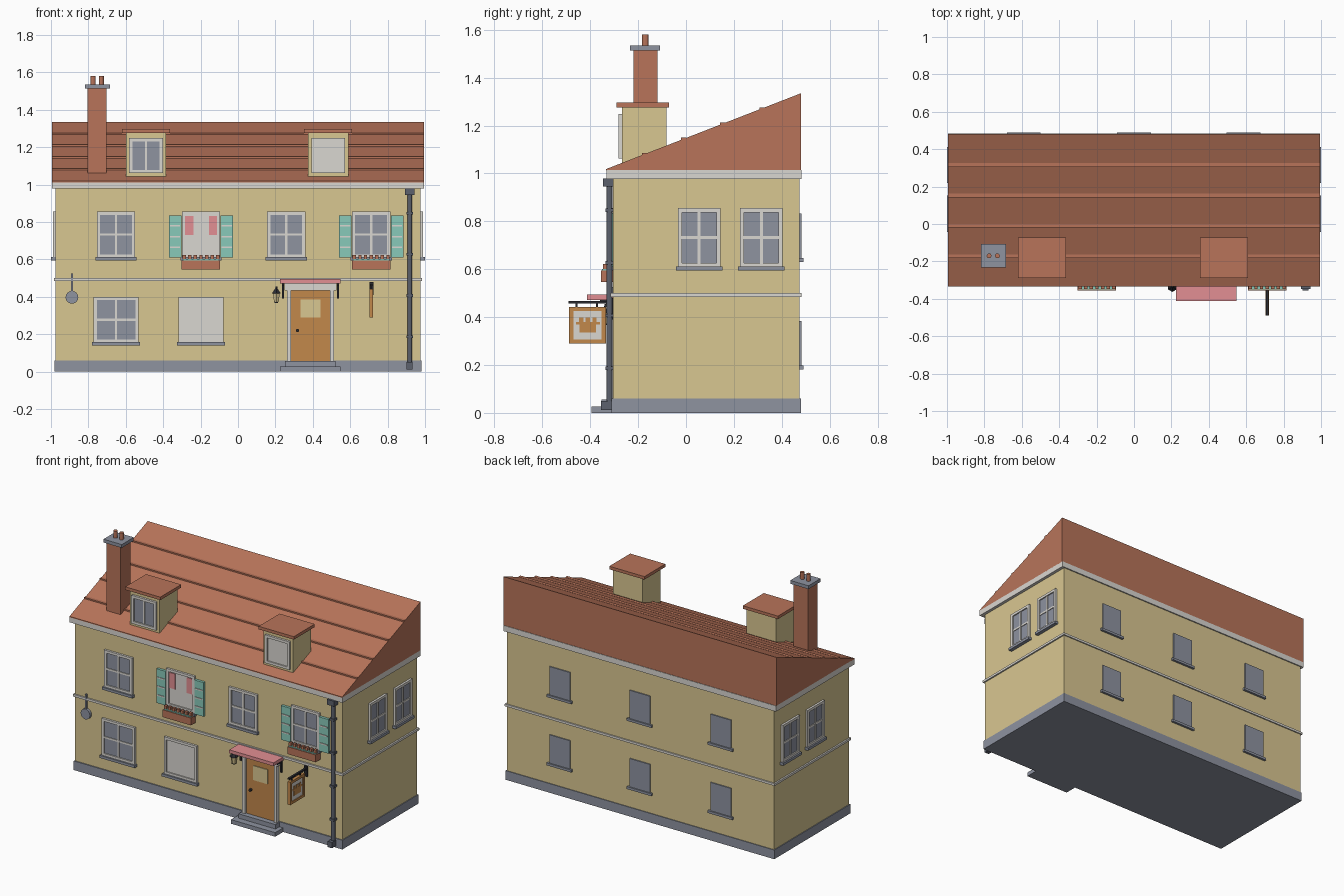
import bpy, bmesh, math
from mathutils import Matrix, Vector


def material(name, rgb):
    m = bpy.data.materials.new(name)
    lin = [c / 255 / 12.92 if c < 10 else ((c / 255 + 0.055) / 1.055) ** 2.4 for c in rgb]
    m.diffuse_color = (*lin, 1)
    return m


WALL = material("cream plaster", (217, 199, 145))
BRICK = material("terracotta", (184, 116, 90))
WHITE = material("off white", (218, 215, 209))
STONE = material("slate grey", (142, 147, 160))
WOOD = material("oak", (194, 136, 75))
PINK = material("pink", (226, 143, 147))
TEAL = material("teal", (137, 202, 186))
BLACK = material("black iron", (42, 43, 48))
PIPE = material("lead grey", (92, 97, 109))


def finish(name, bm, mat):
    me = bpy.data.meshes.new(name)
    bm.normal_update()
    bm.to_mesh(me)
    bm.free()
    me.materials.append(mat)
    ob = bpy.data.objects.new(name, me)
    bpy.context.collection.objects.link(ob)
    return ob


def boxes(name, mat, *items):
    """Each item is x0, x1, y0, y1, z0, z1."""
    bm = bmesh.new()
    for x0, x1, y0, y1, z0, z1 in items:
        mtx = Matrix.Translation(((x0 + x1) / 2, (y0 + y1) / 2, (z0 + z1) / 2))
        mtx = mtx @ Matrix.Diagonal((abs(x1 - x0), abs(y1 - y0), abs(z1 - z0), 1))
        bmesh.ops.create_cube(bm, size=1, matrix=mtx)
    return finish(name, bm, mat)


def cyl(name, mat, center, r, depth, axis="Z", r2=None, n=12):
    bm = bmesh.new()
    rot = {"Z": Matrix(), "Y": Matrix.Rotation(math.pi / 2, 4, "X")}[axis]
    bmesh.ops.create_cone(bm, cap_ends=True, segments=n, radius1=r, radius2=r if r2 is None else r2,
                          depth=depth, matrix=Matrix.Translation(Vector(center)) @ rot)
    return finish(name, bm, mat)


# Facade mapping: u runs along the wall, d is the outward distance
def on(side, u0, u1, d0, d1, z0, z1):
    if side in ("front", "back"):
        s = -1 if side == "front" else 1
        return (u0, u1, s * d0, s * d1, z0, z1)
    s = 1 if side == "right" else -1
    return (s * d0, s * d1, u0, u1, z0, z1)


def window(name, side, c, z0, z1, w, d, pane=STONE, cross=True, sill=True, f=0.017):
    a, b = c - w / 2, c + w / 2
    B = lambda u0, u1, o, p, q: on(side, u0, u1, d - 0.01, d + o, p, q)
    boxes(name + "_pane", pane, B(a + f, b - f, 0.006, z0 + f, z1 - f))
    bars = [B(a, a + f, 0.014, z0, z1), B(b - f, b, 0.014, z0, z1),
            B(a + f, b - f, 0.014, z1 - f, z1), B(a + f, b - f, 0.014, z0, z0 + f)]
    if pane is STONE:
        bars.append(B(c - 0.006, c + 0.006, 0.011, z0 + f, z1 - f))
        if cross:
            m = (z0 + z1) / 2
            bars.append(B(a + f, b - f, 0.0105, m - 0.006, m + 0.006))
    boxes(name + "_frame", WHITE, *bars)
    if sill:
        boxes(name + "_sill", STONE, B(a - 0.008, b + 0.008, 0.024, z0 - 0.015, z0 + 0.002))


# House body
boxes("walls", WALL, (-0.975, 0.975, -0.305, 0.475, 0.05, 0.99))
boxes("plinth", STONE, (-0.98, 0.98, -0.312, 0.48, 0, 0.06))
boxes("string_course", WHITE, (-0.985, 0.985, -0.315, 0.483, 0.485, 0.5))
boxes("cornice", WHITE, (-0.995, 0.995, -0.333, 0.483, 0.978, 1.015))

# Lean-to roof with tile course ridges
bm = bmesh.new()
ends = [[bm.verts.new((x, y, z)) for y, z in ((-0.335, 1.012), (0.48, 1.012), (0.48, 1.335), (-0.335, 1.018))]
        for x in (-0.995, 0.995)]
bm.faces.new(ends[0])
bm.faces.new(ends[1])
for i in range(4):
    j = (i + 1) % 4
    bm.faces.new((ends[0][i], ends[0][j], ends[1][j], ends[1][i]))
bmesh.ops.recalc_face_normals(bm, faces=bm.faces)
finish("roof", bm, BRICK)
courses = []
for y in (-0.183, -0.02, 0.143, 0.306):
    z = 1.018 + (y + 0.335) * 0.389
    courses.append((-0.995, 0.995, y, y + 0.02, z - 0.005, z + 0.009))
boxes("tile_courses", BRICK, *courses)

# Chimney
boxes("chimney_stack", BRICK, (-0.805, -0.702, -0.22, -0.12, 1.055, 1.52))
boxes("chimney_cap", STONE, (-0.818, -0.685, -0.233, -0.108, 1.513, 1.535))
for x in (-0.775, -0.73):
    cyl("chimney_pot", BRICK, (x, -0.17, 1.555), 0.013, 0.05)

# Dormers
for x, pane in ((-0.492, STONE), (0.482, WHITE)):
    boxes("dormer_body", WALL, (x - 0.108, x + 0.108, -0.268, -0.082, 1.04, 1.28))
    boxes("dormer_roof", BRICK, (x - 0.128, x + 0.128, -0.29, -0.072, 1.276, 1.296))
    window("dormer_window", "front", x, 1.062, 1.248, 0.18, 0.268, pane, False, False)

# Front windows
for i, c in enumerate((-0.652, -0.198, 0.258, 0.712)):
    window("upper_window", "front", c, 0.61, 0.855, 0.205, 0.305, WHITE if i == 1 else STONE)
window("lower_window", "front", -0.652, 0.155, 0.4, 0.24, 0.305)
window("lower_window_blind", "front", -0.198, 0.155, 0.4, 0.24, 0.305, WHITE)
boxes("pink_curtains", PINK, (-0.285, -0.238, -0.315, -0.309, 0.73, 0.832),
      (-0.155, -0.108, -0.315, -0.309, 0.73, 0.832))

# Shutters and flower boxes
for c in (-0.198, 0.712):
    for s in (-1, 1):
        u0, u1 = c + s * 0.105, c + s * 0.172
        boxes("shutter", TEAL, (min(u0, u1), max(u0, u1), -0.322, -0.3, 0.61, 0.835))
        boxes("shutter_slats", WHITE, *[(min(u0, u1) + 0.006, max(u0, u1) - 0.006, -0.326, -0.32, z, z + 0.008)
                                        for z in (0.66, 0.718, 0.776)])
    boxes("flower_box", BRICK, (c - 0.103, c + 0.103, -0.355, -0.305, 0.547, 0.595))
    boxes("flower_leaves", TEAL, (c - 0.097, c + 0.097, -0.35, -0.31, 0.59, 0.602))
    boxes("flowers", BRICK, *[(c + k * 0.03 - 0.009, c + k * 0.03 + 0.009, -0.347, -0.329, 0.6, 0.622)
                              for k in range(-3, 4)])

# Side windows
for side in ("left", "right"):
    for c in (0.055, 0.315):
        window(side + "_window", side, c, 0.61, 0.855, 0.178, 0.975)

# Plain back windows
for c in (-0.59, 0.0, 0.585):
    for z in (0.195, 0.645):
        boxes("back_window", STONE, (c - 0.075, c + 0.075, 0.47, 0.482, z, z + 0.188))
        boxes("back_sill", STONE, (c - 0.09, c + 0.09, 0.47, 0.49, z - 0.014, z + 0.002))

# Door, steps and canopy
boxes("lower_step", STONE, (0.225, 0.548, -0.395, -0.3, 0, 0.027))
boxes("upper_step", STONE, (0.25, 0.52, -0.352, -0.3, 0.02, 0.056))
boxes("door_frame", WHITE, (0.262, 0.283, -0.33, -0.3, 0.056, 0.44),
      (0.492, 0.513, -0.33, -0.3, 0.056, 0.44), (0.248, 0.527, -0.335, -0.3, 0.434, 0.472))
boxes("door", WOOD, (0.283, 0.492, -0.318, -0.3, 0.056, 0.434))
boxes("door_light", WALL, (0.335, 0.441, -0.323, -0.315, 0.29, 0.385))
cyl("door_knob", BLACK, (0.318, -0.324, 0.22), 0.009, 0.016, "Y")
boxes("canopy", PINK, (0.225, 0.548, -0.413, -0.3, 0.472, 0.494))
boxes("canopy_brackets", BLACK, *[b for x in (0.235, 0.53) for b in
      ((x, x + 0.01, -0.318, -0.3, 0.39, 0.472), (x, x + 0.01, -0.36, -0.3, 0.458, 0.472))])

# Wall lantern
cyl("lantern_glass", WALL, (0.205, -0.335, 0.395), 0.014, 0.045, r2=0.021, n=6)
cyl("lantern_hood", BLACK, (0.205, -0.335, 0.433), 0.028, 0.032, r2=0.004, n=6)
boxes("lantern_arm", BLACK, (0.2, 0.21, -0.34, -0.3, 0.444, 0.454), (0.195, 0.215, -0.345, -0.325, 0.367, 0.374))

# Hanging sign
boxes("sign_bracket", BLACK, (0.706, 0.72, -0.49, -0.305, 0.457, 0.467),
      (0.709, 0.717, -0.462, -0.454, 0.435, 0.46), (0.709, 0.717, -0.376, -0.368, 0.435, 0.46),
      (0.702, 0.724, -0.315, -0.3, 0.41, 0.48))
boxes("sign_panel", WHITE, (0.708, 0.718, -0.475, -0.345, 0.302, 0.43))
boxes("sign_frame", WOOD, (0.703, 0.723, -0.488, -0.47, 0.29, 0.442), (0.703, 0.723, -0.352, -0.334, 0.29, 0.442),
      (0.703, 0.723, -0.47, -0.352, 0.29, 0.307), (0.703, 0.723, -0.47, -0.352, 0.425, 0.442))
boxes("sign_emblem", WOOD, (0.705, 0.721, -0.445, -0.375, 0.335, 0.375), (0.705, 0.721, -0.46, -0.36, 0.37, 0.38),
      *[(0.705, 0.721, y - 0.009, y + 0.009, 0.378, 0.398) for y in (-0.438, -0.41, -0.382)])

# Hanging pan
cyl("pan", STONE, (-0.888, -0.313, 0.397), 0.034, 0.02, "Y", n=16)
boxes("pan_handle", STONE, (-0.893, -0.883, -0.318, -0.304, 0.425, 0.525))

# Downpipe with hopper, clips and shoe
cyl("downpipe", PIPE, (0.918, -0.32, 0.49), 0.013, 0.95)
boxes("pipe_hopper", PIPE, (0.892, 0.944, -0.347, -0.302, 0.945, 0.98))
boxes("pipe_clips", PIPE, *[(0.901, 0.935, -0.336, -0.3, z, z + 0.014) for z in (0.18, 0.4, 0.62, 0.84)])
boxes("pipe_shoe", PIPE, (0.902, 0.934, -0.355, -0.305, 0.012, 0.05))
